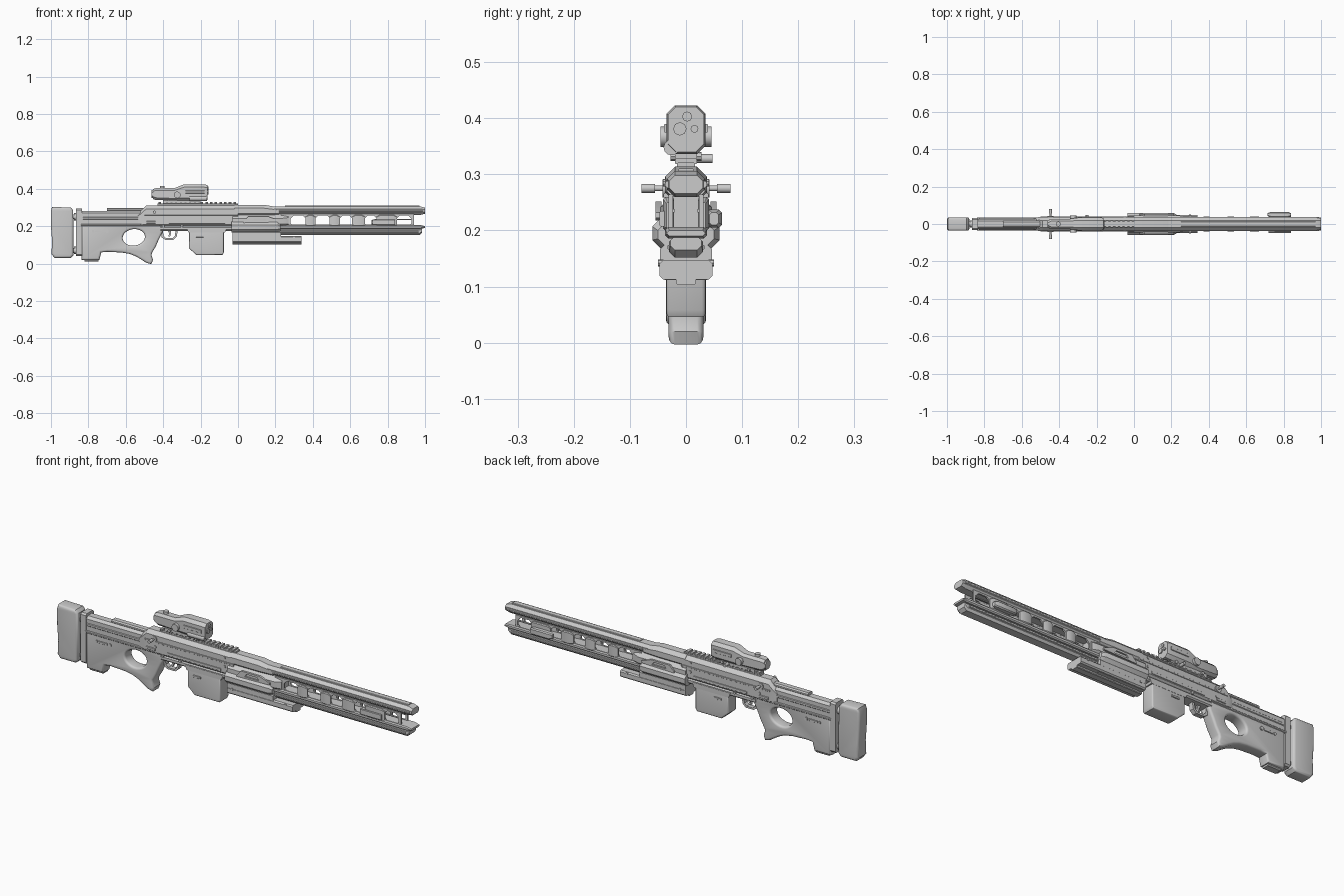
import bpy, bmesh, math
from mathutils import Vector, Matrix

GREY = bpy.data.materials.new("plain grey")
GREY.diffuse_color = (0.6, 0.6, 0.6, 1)


def finish(name, mesh):
    mesh.materials.clear()
    mesh.materials.append(GREY)
    mesh.shade_smooth()
    mesh.set_sharp_from_angle(angle=math.radians(32))
    ob = bpy.data.objects.new(name, mesh)
    bpy.context.collection.objects.link(ob)
    return ob


def loft(name, stations, y=0):
    """Chamfered box along x; stations are (x, half width, z0, z1, chamfer)."""
    bm = bmesh.new()
    rings = []
    for x, h, a, b, c in stations:
        pts = [(h, a + c), (h, b - c), (h - c, b), (c - h, b),
               (-h, b - c), (-h, a + c), (c - h, a), (h - c, a)]
        rings.append([bm.verts.new((x, y + p, q)) for p, q in pts])
    for r, s in zip(rings, rings[1:]):
        for i in range(8):
            j = (i + 1) % 8
            bm.faces.new((r[i], r[j], s[j], s[i]))
    bm.faces.new(rings[0])
    bm.faces.new(rings[-1])
    bmesh.ops.recalc_face_normals(bm, faces=bm.faces)
    me = bpy.data.meshes.new(name)
    bm.to_mesh(me)
    bm.free()
    return finish(name, me)


def bar(name, x0, x1, h, z0, z1, c=0.003, y=0):
    return loft(name, [(x0, h, z0, z1, c), (x1, h, z0, z1, c)], y)


def plate(name, outlines, half, bevel=0.0, y=0):
    """Side-view outline (first) with holes (rest), thickened along y."""
    cu = bpy.data.curves.new(name, 'CURVE')
    cu.dimensions, cu.fill_mode = '2D', 'BOTH'
    cu.extrude, cu.bevel_depth, cu.bevel_resolution = half - bevel, bevel, 2
    for pts in outlines:
        sp = cu.splines.new('POLY')
        sp.points.add(len(pts) - 1)
        for p, (px, pz) in zip(sp.points, pts):
            p.co = (px, pz, 0, 1)
        sp.use_cyclic_u = True
    tmp = bpy.data.objects.new("tmp", cu)
    bpy.context.collection.objects.link(tmp)
    dg = bpy.context.evaluated_depsgraph_get()
    me = bpy.data.meshes.new_from_object(tmp.evaluated_get(dg))
    bpy.data.objects.remove(tmp)
    me.name = name
    bm = bmesh.new()
    bm.from_mesh(me)
    bmesh.ops.remove_doubles(bm, verts=bm.verts, dist=1e-5)
    bmesh.ops.recalc_face_normals(bm, faces=bm.faces)
    bm.to_mesh(me)
    bm.free()
    me.transform(Matrix.Translation((0, y, 0)) @ Matrix.Rotation(math.pi / 2, 4, 'X'))
    return finish(name, me)


def rod(name, p, q, r, n=16):
    p, q = Vector(p), Vector(q)
    bm = bmesh.new()
    bmesh.ops.create_cone(bm, cap_ends=True, segments=n, radius1=r, radius2=r, depth=(q - p).length)
    rot = Vector((0, 0, 1)).rotation_difference(q - p).to_matrix().to_4x4()
    bm.transform(Matrix.Translation((p + q) / 2) @ rot)
    me = bpy.data.meshes.new(name)
    bm.to_mesh(me)
    bm.free()
    return finish(name, me)


def ellipse(cx, cz, a, b, n=28, tilt=0.0):
    out = []
    for i in range(n):
        t = 2 * math.pi * i / n
        u, v = a * math.cos(t), b * math.sin(t)
        out.append((cx + u * math.cos(tilt) - v * math.sin(tilt), cz + u * math.sin(tilt) + v * math.cos(tilt)))
    return out


# --- butt pad and its adjusting rods
plate("butt_pad", [[(-.985, .29), (-.9, .288), (-.893, .28), (-.892, .05), (-.9, .042), (-.975, .042),
                    (-.985, .055), (-.982, .12), (-.988, .2), (-.988, .28)]], .036, .012)
for z in (.25, .07):
    rod("pad_rod", (-.9, 0, z), (-.84, 0, z), .013)
    rod("pad_collar", (-.878, 0, z), (-.865, 0, z), .02)
bar("stock_end_plate", -.865, -.835, .032, .04, .295, .008)

# --- thumbhole stock with grip
plate("stock", [[(-.825, .205), (-.825, .03), (-.75, .03), (-.74, .07), (-.7, .074), (-.62, .07), (-.575, .062),
                 (-.54, .048), (-.51, .03), (-.485, .014), (-.47, .01), (-.466, .02), (-.474, .045), (-.47, .062),
                 (-.45, .095), (-.435, .13), (-.42, .16), (-.41, .18), (-.41, .205)],
                ellipse(-.557, .14, .071, .055, tilt=.12)], .031, .011)
bar("stock_foot", -.82, -.747, .022, .01, .06, .005)
loft("stock_tube", [(-.84, .028, .2, .282, .012), (-.5, .028, .2, .282, .012)])
bar("stock_seam", -.84, -.42, .034, .2, .212, .003)
bar("cheek_rest", -.7, -.5, .018, .278, .297, .006)
bar("cheek_rail", -.83, -.52, .031, .235, .25, .003)
for s in (-1, 1):
    bar("stock_latch", -.765, -.715, .003, .168, .178, .001, s * .032)
    rod("stock_pin", (-.7, s * .028, .173), (-.7, s * .036, .173), .009, 12)
    rod("stock_pin", (-.775, s * .028, .173), (-.775, s * .036, .173), .007, 12)

# --- receiver
loft("receiver_upper", [(-.535, .03, .2, .265, .012), (-.515, .036, .195, .285, .015),
                        (-.49, .037, .19, .311, .018), (.0, .037, .19, .311, .018)])
bar("receiver_lower", -.415, -.03, .034, .175, .2, .006)
plate("magazine_well", [[(-.275, .19), (-.265, .165), (-.07, .165), (-.06, .19)]], .036)
plate("magazine", [[(-.255, .18), (-.255, .085), (-.22, .053), (-.087, .053), (-.083, .06), (-.083, .18)]], .035, .007)
for s in (-1, 1):
    bar("side_rib", -.37, -.07, .003, .212, .225, .001, s * .037)
    bar("side_band", -.5, 0, .003, .258, .266, .001, s * .037)
    bar("magazine_catch", -.225, -.185, .004, .14, .15, .001, s * .036)
    for x, z in ((-.44, .235), (-.4, .2), (-.05, .285), (-.05, .24), (-.3, .2)):
        rod("receiver_pin", (x, s * .03, z), (x, s * .041, z), .007, 10)
    # cocking handles
    rod("handle_boss", (-.447, s * .02, .275), (-.447, s * .042, .275), .016)
    rod("handle_neck", (-.447, s * .03, .275), (-.447, s * .058, .275), .005)
    rod("handle_knob", (-.447, s * .055, .275), (-.447, s * .079, .275), .008)
    bar("safety_lever", -.49, -.44, .004, .215, .228, .002, s * .037)

# --- trigger and guard
plate("trigger_guard", [[(-.415, .185), (-.408, .14), (-.39, .127), (-.345, .127), (-.328, .143), (-.32, .185)],
                        [(-.402, .18), (-.398, .148), (-.385, .136), (-.35, .136), (-.338, .148), (-.333, .18)]], .012)
plate("trigger", [[(-.378, .185), (-.368, .16), (-.372, .145), (-.364, .144), (-.357, .16), (-.36, .185)]], .006)

# --- top rail with teeth
bar("top_rail", -.43, 0, .016, .305, .322, .003)
for i in range(17):
    bar("rail_tooth", -.425 + i * .025, -.411 + i * .025, .02, .318, .328, .002)

# --- scope
bar("scope_mount", -.4, -.2, .02, .32, .343, .005)
loft("scope_body", [(-.455, .022, .345, .398, .012), (-.44, .028, .34, .403, .012), (-.34, .028, .336, .403, .012),
                    (-.29, .035, .336, .423, .015), (-.18, .035, .336, .423, .015), (-.163, .032, .34, .42, .014)])
bar("eyepiece", -.462, -.445, .02, .35, .393, .012)
rod("elevation_knob", (-.405, 0, .395), (-.405, 0, .415), .013)
for s in (-1, 1):
    rod("windage_knob", (-.325, s * .025, .367), (-.325, s * .045, .367), .018)
    bar("scope_side_strip", -.28, -.18, .003, .375, .39, .001, s * .036)
    for x in (-.37, -.22):
        rod("mount_screw", (x, s * .015, .332), (x, s * .028, .332), .008, 8)
rod("clamp_knob", (-.25, .01, .328), (-.25, .047, .328), .008)
rod("side_lamp", (-.26, -.026, .348), (-.165, -.026, .348), .014, 12)
for y, z, r in ((-.011, .381, .012), (.002, .403, .009), (.015, .381, .007)):
    rod("lens", (-.17, y, z), (-.158, y, z), r, 8)

# --- fore-end: core, wide shell, under block
loft("upper_handguard", [(-.02, .037, .25, .314, .018), (.14, .037, .25, .314, .018), (.22, .034, .255, .3, .014)])
loft("fore_core", [(-.03, .046, .19, .264, .022), (.24, .046, .19, .264, .022), (.27, .036, .195, .262, .016)])
loft("fore_shell", [(-.035, .06, .165, .225, .018), (.21, .06, .165, .225, .018), (.228, .05, .17, .215, .015)])
bar("fore_grip", -.03, .23, .046, .112, .175, .008)
bar("under_block", -.03, .34, .047, .113, .147, .006)
bar("under_rail", -.03, .34, .018, .103, .118, .003)
for s in (-1, 1):
    plate("fore_side_plate", [[(.03, .225), (.055, .252), (.16, .252), (.215, .232), (.215, .222), (.03, .218)],
                              [(.075, .228), (.085, .242), (.145, .242), (.155, .228)]], .005, 0, s * .049)
    for x in (0, .3):
        rod("under_screw", (x, s * .04, .142), (x, s * .05, .142), .006, 8)

# --- twin barrel rails
loft("upper_rail", [(.18, .034, .26, .306, .014), (.975, .034, .26, .306, .014), (1.0, .03, .266, .298, .01)])
bar("upper_rail_lip", .22, .99, .037, .276, .288, .003)
bar("upper_rail_spine", .25, .97, .014, .302, .31, .002)
loft("lower_rail", [(.2, .03, .152, .19, .01), (.97, .03, .152, .19, .01), (.985, .028, .165, .19, .008)])
loft("lower_rail_lip", [(.22, .037, .186, .206, .005), (.975, .037, .186, .206, .005), (1.0, .034, .19, .2, .004)])
bar("lower_rail_rib", .23, .965, .034, .166, .174, .002)

# --- windowed side walls joining the rails, with ribs between windows
WINDOWS = [(.28, .365), (.41, .495), (.54, .615), (.675, .745), (.845, .928)]
holes = [[(a, .215), (a, .238), (a + .018, .256), (b - .018, .256), (b, .238), (b, .215), (b - .008, .208),
          (a + .008, .208)] for a, b in WINDOWS]
for s in (-1, 1):
    plate("barrel_wall", [[(.23, .2), (.23, .264), (.94, .264), (.94, .2)]] + holes, .004, 0, s * .027)
    for (a, b), (c, d) in zip(WINDOWS, WINDOWS[1:]):
        loft("wall_rib", [(b - .005, .004, .204, .25, .002), (b + .012, .01, .2, .26, .004),
                          (c - .012, .01, .2, .26, .004), (c + .005, .004, .204, .25, .002)], s * .031)
    bar("muzzle_prong", .85, .935, .004, .232, .238, .001, s * .024)
loft("muzzle_side_box", [(.715, .008, .21, .232, .004), (.73, .014, .205, .237, .005),
                         (.825, .014, .205, .237, .005), (.84, .008, .21, .232, .004)], .05)
bar("muzzle_side_plate", .72, .84, .005, .207, .235, .002, -.042)
